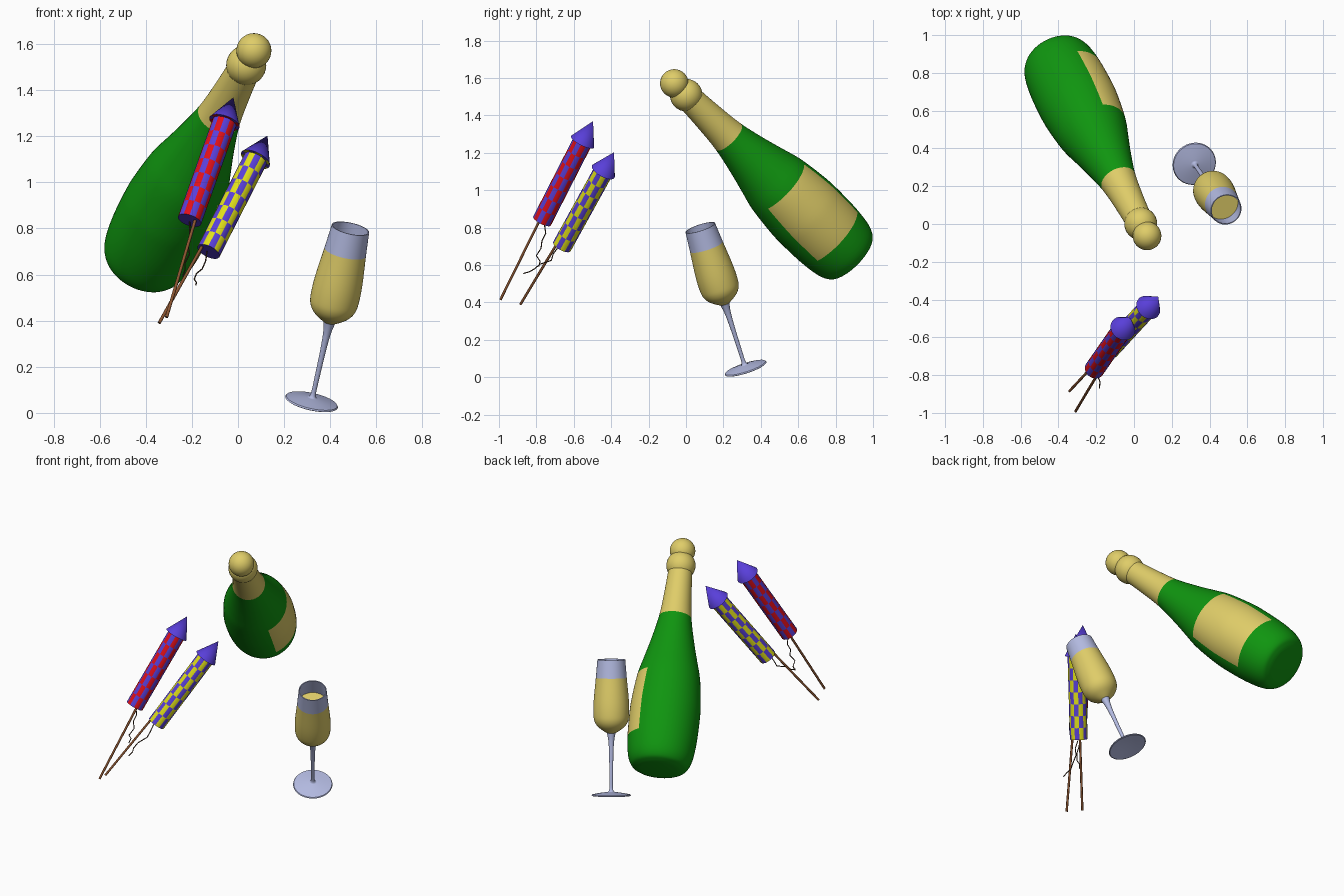
import bpy, bmesh, math
from mathutils import Vector

cube = bpy.data.objects.get("Cube")
if cube:
    bpy.data.objects.remove(cube)


def material(name, *rgb):
    m = bpy.data.materials.new(name)
    m.use_nodes = True
    m.diffuse_color = (*rgb, 1)
    m.node_tree.nodes["Principled BSDF"].inputs["Base Color"].default_value = (*rgb, 1)
    return m


GOLD = material("gold", .74, .61, .14)
GREEN = material("bottle green", .005, .3, .005)
GLASS = material("pale glass", .45, .49, .75)
PURPLE = material("purple", .1, .05, .7)
RED = material("red", .75, .005, .01)
YELLOW = material("yellow", .75, .75, .01)
WOOD = material("wood brown", .26, .09, .03)
FUSE = material("fuse brown", .06, .03, .015)


def smooth(points, steps=4):
    """Catmull-Rom curve through profile points, keeping the points."""
    pts = [Vector(p) for p in points]
    out = []
    for i in range(len(pts) - 1):
        a, b, c, d = pts[max(i - 1, 0)], pts[i], pts[i + 1], pts[min(i + 2, len(pts) - 1)]
        for k in range(steps):
            t = k / steps
            out.append(b + (c - a) * t / 2 + (a * 2 - b * 5 + c * 4 - d) * t * t / 2
                       + (b * 3 - a - c * 3 + d) * t ** 3 / 2)
    return [tuple(p) for p in out] + [tuple(pts[-1])]


def finish(ob, angle=40):
    bpy.ops.object.select_all(action='DESELECT')
    ob.select_set(True)
    bpy.context.view_layer.objects.active = ob
    bpy.ops.object.shade_smooth_by_angle(angle=math.radians(angle))


def lathe(name, origin, axis, profile, mats, rule=None, segs=48):
    """Turn a (height, radius) profile about an axis; rule(height, degrees, row, column) gives the material."""
    w = Vector(axis).normalized()
    x = Vector((1, 0, 0))
    u = (x - w * w.x).normalized()
    v = w.cross(u)
    bm = bmesh.new()
    rings = []
    for h, r in profile:
        c = Vector(origin) + w * h
        if r < 1e-5:
            rings.append([bm.verts.new(c)] * segs)
        else:
            rings.append([bm.verts.new(c + (u * math.cos(a) + v * math.sin(a)) * r)
                          for a in (2 * math.pi * i / segs for i in range(segs))])
    for row in range(len(rings) - 1):
        height = (profile[row][0] + profile[row + 1][0]) / 2
        for i in range(segs):
            j = (i + 1) % segs
            corners = [rings[row][i], rings[row][j], rings[row + 1][j], rings[row + 1][i]]
            f = bm.faces.new(list(dict.fromkeys(corners)))
            deg = (360 * (i + .5) / segs + 180) % 360 - 180
            if rule:
                f.material_index = rule(height, deg, row, i)
    bmesh.ops.recalc_face_normals(bm, faces=bm.faces)
    me = bpy.data.meshes.new(name)
    bm.to_mesh(me)
    bm.free()
    for m in mats:
        me.materials.append(m)
    ob = bpy.data.objects.new(name, me)
    bpy.context.collection.objects.link(ob)
    finish(ob)
    return ob


def ball(name, centre, radius, mat):
    bpy.ops.mesh.primitive_uv_sphere_add(segments=32, ring_count=16, radius=radius, location=centre)
    ob = bpy.context.object
    ob.name = name
    ob.data.materials.append(mat)
    finish(ob, 60)


def wire(name, points, radius, mat):
    cu = bpy.data.curves.new(name, 'CURVE')
    cu.dimensions = '3D'
    cu.bevel_depth = radius
    cu.bevel_resolution = 2
    cu.use_fill_caps = True
    sp = cu.splines.new('POLY')
    sp.points.add(len(points) - 1)
    for p, co in zip(sp.points, points):
        p.co = (*co, 1)
    cu.materials.append(mat)
    bpy.context.collection.objects.link(bpy.data.objects.new(name, cu))


# Bottle with foil neck and side label
base = Vector((-.426, .890, .633))
up = Vector((.347, -.668, .658)).normalized()
label_low, label_high, foil_start = .19, .595, .99


def bottle_rule(h, deg, row, col):
    on_label = label_low < h < label_high and -42 < deg < 72
    return 1 if h > foil_start or on_label else 0


bottle_side = [(0, .11), (.007, .137), (.025, .168), (.08, .192), (label_low, .206), (.33, .21),
               (.43, .207), (label_high, .188), (.71, .16), (.83, .13), (foil_start, .097),
               (1.15, .081), (1.32, .07)]
lathe("bottle", base, up, [(0, 0)] + smooth(bottle_side), [GREEN, GOLD], bottle_rule, 60)
ball("bottle_collar", base + up * 1.33, .087, GOLD)
ball("cork", base + up * 1.426, .076, GOLD)

# Drinking glass: foot and stem, then filled bowl
foot = Vector((.319, .319, .047))
lean = (.209, -.300, .931)
stem = smooth([(.02, .03), (.032, .012), (.12, .011), (.25, .013), (.33, .018), (.39, .03)])
lathe("glass_foot_and_stem", foot, lean,
      [(.012, 0), (.006, .06), (-.003, .112), (0, .117), (.006, .113), (.014, .07)] + stem, [GLASS])
fill = .70
bowl = smooth([(.368, .02), (.385, .048), (.41, .08), (.44, .099), (.48, .106), (.56, .105),
               (fill, .092), (.809, .083)])
lathe("glass_bowl", foot, lean, bowl + [(.809, .078), (fill, .087), (fill, 0)],
      [GLASS, GOLD], lambda h, deg, row, col: int(h <= fill + .001))


# Firework rockets with checkered tubes
def rocket(prefix, bottom, tip, colour, stick_top, stick_end, fuse):
    axis = Vector(tip) - Vector(bottom)
    rows, length = 7, .5
    tube = [(0, 0)] + [(length * i / rows, .053) for i in range(rows + 1)] + [(length, .069)]

    def checks(h, deg, row, col):
        return 0 if row == 0 else (row + col // 2) % 2

    lathe(prefix + "_tube", bottom, axis, tube, [PURPLE, colour], checks, 24)
    lathe(prefix + "_nose_cone", bottom, axis, [(length, .069), (axis.length, 0)], [PURPLE], segs=24)
    inside = Vector(stick_top) + axis.normalized() * .02
    wire(prefix + "_stick", [inside, stick_end], .007, WOOD)
    wire(prefix + "_fuse", fuse, .003, FUSE)


rocket("red_rocket", (-.21, -.77, .835), (-.02, -.497, 1.369), RED,
       (-.19, -.79, .825), (-.31, -.992, .415),
       [(-.21, -.76, .84), (-.21, -.75, .77), (-.22, -.77, .73), (-.21, -.775, .69),
        (-.23, -.80, .65), (-.23, -.78, .62), (-.24, -.787, .593)])
rocket("yellow_rocket", (-.128, -.663, .70), (.128, -.385, 1.203), YELLOW,
       (-.165, -.695, .705), (-.342, -.885, .39),
       [(-.135, -.68, .70), (-.14, -.71, .66), (-.155, -.72, .625), (-.18, -.78, .605),
        (-.19, -.81, .58), (-.18, -.835, .565), (-.183, -.87, .555)])
